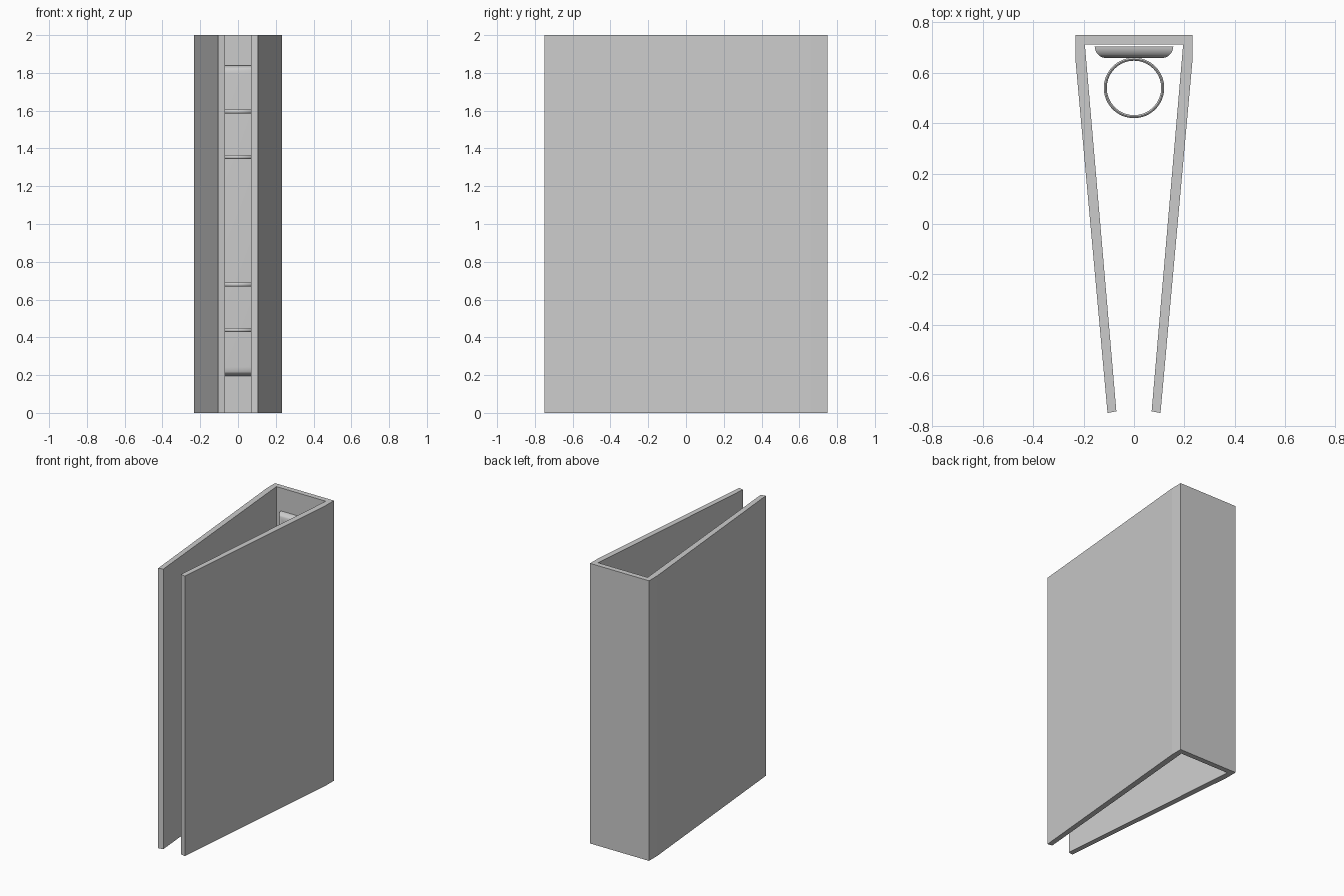
import bpy, bmesh, math

if "Cube" in bpy.data.objects:
    bpy.data.objects.remove(bpy.data.objects["Cube"])

grey = bpy.data.materials.new("light_grey")
grey.diffuse_color = (0.6, 0.6, 0.6, 1)
grey.use_nodes = True
grey.node_tree.nodes["Principled BSDF"].inputs["Base Color"].default_value = grey.diffuse_color


def add_object(name, bm, smooth=False):
    bmesh.ops.recalc_face_normals(bm, faces=bm.faces)
    mesh = bpy.data.meshes.new(name)
    bm.to_mesh(mesh)
    bm.free()
    mesh.materials.append(grey)
    obj = bpy.data.objects.new(name, mesh)
    bpy.context.collection.objects.link(obj)
    if smooth:
        bpy.ops.object.select_all(action='DESELECT')
        obj.select_set(True)
        bpy.context.view_layer.objects.active = obj
        bpy.ops.object.shade_smooth_by_angle(angle=math.radians(40))
    return obj


# Cover: one mirrored outline, extruded to full height
half = [(0.195, 0.712), (0.07, -0.743), (0.105, -0.75), (0.233, 0.66), (0.233, 0.75)]
outline = half + [(-x, y) for x, y in reversed(half)]
bm = bmesh.new()
face = bm.faces.new([bm.verts.new((x, y, 0)) for x, y in outline])
ext = bmesh.ops.extrude_face_region(bm, geom=[face], use_keep_orig=True)
bmesh.ops.translate(bm, vec=(0, 0, 2),
                    verts=[v for v in ext["geom"] if isinstance(v, bmesh.types.BMVert)])
add_object("binder_cover", bm)

# Mechanism plate: rectangle rounded over towards the front
bm = bmesh.new()
steps, loops = 8, []
for i in range(steps + 1):
    t = math.pi / 2 * i / steps
    inset = 0.048 * (1 - math.cos(t))
    w, h, y = 0.156 - inset, 0.822 - inset, 0.705 - 0.047 * math.sin(t)
    loops.append([bm.verts.new((sx * w, y, 1.018 + sz * h))
                  for sx, sz in ((-1, -1), (1, -1), (1, 1), (-1, 1))])
for a, b in zip(loops, loops[1:]):
    for k in range(4):
        n = (k + 1) % 4
        bm.faces.new((a[k], a[n], b[n], b[k]))
bm.faces.new(loops[0])
bm.faces.new(loops[-1])
add_object("mechanism_plate", bm, True)

# Four rings with a slim oval section
for number, z in enumerate((0.439, 0.68, 1.355, 1.596), 1):
    bm = bmesh.new()
    around, section = 64, 12
    grid = []
    for i in range(around):
        a = 2 * math.pi * i / around
        loop = []
        for j in range(section):
            b = 2 * math.pi * j / section
            r = 0.114 + 0.006 * math.cos(b)
            loop.append(bm.verts.new((r * math.cos(a), 0.54 + r * math.sin(a),
                                      z + 0.01 * math.sin(b))))
        grid.append(loop)
    for i in range(around):
        p, q = grid[i], grid[(i + 1) % around]
        for j in range(section):
            n = (j + 1) % section
            bm.faces.new((p[j], q[j], q[n], p[n]))
    add_object(f"binder_ring_{number}", bm, True)
